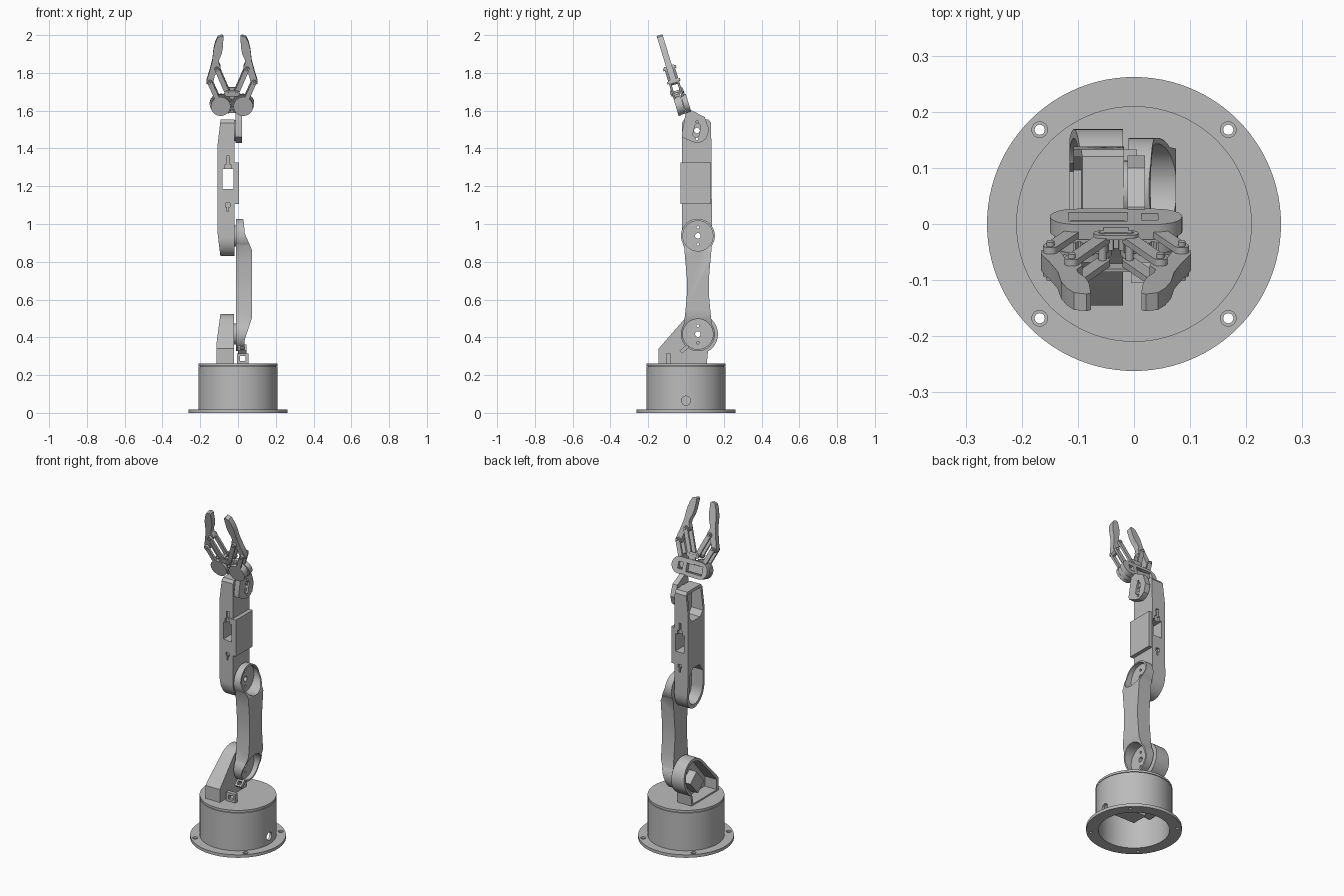
import bpy, bmesh, math
from mathutils import Matrix, Vector

if "Cube" in bpy.data.objects:
    bpy.data.objects.remove(bpy.data.objects["Cube"])

grey = bpy.data.materials.new("plain_grey")
grey.use_nodes = True
COLOUR = (0.5, 0.5, 0.5, 1)
grey.diffuse_color = COLOUR
grey.node_tree.nodes["Principled BSDF"].inputs["Base Color"].default_value = COLOUR


# ---------- helpers ----------
def frame(a, b, c, origin=(0, 0, 0)):
    m = Matrix((a, b, c)).transposed().to_4x4()
    m.translation = Vector(origin)
    return m


X, Y, Z = (1, 0, 0), (0, 1, 0), (0, 0, 1)
SIDE = frame(Y, Z, X)      # profile in y-z, depth along x
FRONT = frame(X, Z, Y)     # profile in x-z, depth along y
TOP = frame(X, Y, Z)       # profile in x-y, depth along z


def finish(name, bm):
    bmesh.ops.recalc_face_normals(bm, faces=bm.faces)
    me = bpy.data.meshes.new(name)
    bm.to_mesh(me)
    bm.free()
    me.materials.append(grey)
    ob = bpy.data.objects.new(name, me)
    bpy.context.collection.objects.link(ob)
    return ob


def prism(name, pts, lo, hi, m):
    bm = bmesh.new()
    rings = [[bm.verts.new(m @ Vector((a, b, c))) for a, b in pts] for c in (lo, hi)]
    n = len(pts)
    for r in rings:
        bm.faces.new(r)
    for i in range(n):
        j = (i + 1) % n
        bm.faces.new((rings[0][i], rings[0][j], rings[1][j], rings[1][i]))
    return finish(name, bm)


def lathe(name, pts, steps=96):
    bm = bmesh.new()
    vs = [bm.verts.new((r, 0, z)) for r, z in pts]
    es = [bm.edges.new((vs[i], vs[(i + 1) % len(vs)])) for i in range(len(vs))]
    bmesh.ops.spin(bm, geom=vs + es, cent=(0, 0, 0), axis=(0, 0, 1),
                   angle=math.tau, steps=steps)
    bmesh.ops.remove_doubles(bm, verts=bm.verts, dist=1e-5)
    return finish(name, bm)


def arc(cx, cy, r, a0, a1, n=24, ry=None):
    angs = [math.radians(a0 + (a1 - a0) * i / n) for i in range(n + 1)]
    return [(cx + r * math.cos(t), cy + (ry or r) * math.sin(t)) for t in angs]


def circle(cx, cy, r, n=32):
    return arc(cx, cy, r, 0, 360, n)[:-1]


def capsule(p, q, r):
    t = math.degrees(math.atan2(q[1] - p[1], q[0] - p[0]))
    return arc(*q, r, t - 90, t + 90, 12) + arc(*p, r, t + 90, t + 270, 12)


def rect(a0, a1, b0, b1):
    return [(a0, b0), (a1, b0), (a1, b1), (a0, b1)]


def cut(ob, *cutters, op='DIFFERENCE'):
    for c in cutters:
        mod = ob.modifiers.new("cut", 'BOOLEAN')
        mod.operation, mod.solver, mod.object = op, 'EXACT', c
    dg = bpy.context.evaluated_depsgraph_get()
    me = bpy.data.meshes.new_from_object(ob.evaluated_get(dg))
    ob.modifiers.clear()
    ob.data = me
    for c in cutters:
        bpy.data.objects.remove(c)
    return ob


def block(name, side, front):
    """Solid whose side and front outlines are both given."""
    return cut(prism(name, side, -0.3, 0.3, SIDE),
               prism("outline", front, -0.4, 0.4, FRONT), op='INTERSECT')


def screw_holes(y, z):
    return [prism("hole", circle(y, z + dz, r), -0.08, 0.1, SIDE)
            for dz, r in ((0, 0.015), (0.045, 0.007), (-0.045, 0.007))]


JY, SHOULDER, ELBOW, WRIST = 0.063, 0.417, 0.937, 1.495

# ---------- base ----------
base = lathe("base_housing", [(0.195, 0), (0.262, 0), (0.262, 0.018), (0.21, 0.018),
                              (0.21, 0.246), (0.195, 0.246)])
holes = [prism("hole", circle(sx * 0.168, sy * 0.168, r), lo, 0.05, TOP)
         for sx in (-1, 1) for sy in (-1, 1) for r, lo in ((0.009, -0.05), (0.014, 0.008))]
cut(base, *holes, prism("cable_hole", circle(0, 0.065, 0.024), 0.1, 0.3, SIDE))
lathe("turntable", [(0, 0.235), (0.2, 0.235), (0.2, 0.249), (0.21, 0.249),
                    (0.21, 0.262), (0, 0.262)])
prism("base_servo", rect(-0.05, 0.1, -0.06, 0.04), 0.09, 0.24, TOP)
prism("base_servo_shelf", rect(-0.17, 0.17, -0.07, 0.05), 0.16, 0.175, TOP)

# ---------- shoulder bracket, hollow towards -x ----------
def shoulder_outline(r, inset):
    return ([(0.11 - inset, 0.255 + inset)] + arc(JY, SHOULDER, r, -60, 139)
            + [(-0.145 + inset, 0.34 - inset / 2), (-0.145 + inset, 0.255 + inset)])


bracket = block("shoulder_bracket", shoulder_outline(0.106, 0),
                [(-0.115, 0.25), (-0.115, 0.36), (-0.092, 0.53), (-0.02, 0.53), (-0.02, 0.25)])
cut(bracket, prism("pocket", shoulder_outline(0.09, 0.016), -0.2, -0.035, SIDE),
    *screw_holes(JY, SHOULDER))
tilt = frame((0, 0.66, 0.75), (0, -0.75, 0.66), X, (0, JY, SHOULDER))
servo = prism("shoulder_servo", rect(-0.13, -0.02, -0.04, 0.04), -0.085, -0.03, tilt)

# ---------- cable clips ----------
clip = prism("turntable_clip", rect(-0.005, 0.055, 0.255, 0.315), -0.105, -0.082, FRONT)
cut(clip, prism("slot", rect(0.01, 0.04, 0.275, 0.3), -0.2, 0, FRONT))
lean = frame(X, (0, 0.75, 0.66), (0, -0.66, 0.75), (0.022, -0.012, 0.335))
clip = prism("arm_clip", rect(-0.022, 0.022, -0.02, 0.03), -0.01, 0.01, lean)
cut(clip, prism("slot", rect(-0.012, 0.012, -0.01, 0.012), -0.1, 0.1, lean))

# ---------- upper arm ----------
waist = [(0.066, 0.80), (0.058, 0.71), (0.058, 0.63), (0.065, 0.55)]
outline = (arc(JY, ELBOW, 0.09, -35, 215, 40) + [(JY - w, z) for w, z in waist]
           + arc(JY, SHOULDER, 0.09, 145, 395, 40) + [(JY + w, z) for w, z in waist[::-1]])
arm = block("upper_arm", outline,
            [(-0.01, 0.3), (0.03, 0.3), (0.036, 0.39), (0.075, 0.507), (0.075, 0.86),
             (0.036, 0.95), (0.03, 1.015), (0.02, 1.05), (-0.01, 1.05)])
for z in (SHOULDER, ELBOW):
    cut(arm, prism("pocket", circle(JY, z, 0.08, 48), 0.006, 0.2, SIDE), *screw_holes(JY, z))

# ---------- joint discs ----------
for name, z, y in (("shoulder", SHOULDER, JY), ("elbow", ELBOW, JY), ("wrist", WRIST, 0.058)):
    disc = prism(name + "_joint_disc", circle(y, z, 0.055), -0.024, -0.006, SIDE)
    cut(disc, *screw_holes(y, z))

# ---------- forearm ----------
side = ([(0.133, 1.535), (0.12, 1.552), (-0.01, 1.552), (-0.022, 1.535)]
        + arc(0.058, 0.93, 0.08, 180, 360, 24, 0.1))
forearm = block("forearm", side,
                [(-0.092, 0.82), (-0.108, 0.95), (-0.108, 1.42), (-0.09, 1.57),
                 (-0.018, 1.57), (-0.018, 0.82)])
lower = arc(0.058, 0.94, 0.064, 180, 360, 20, 0.085) + [(0.122, 1.04), (0.09, 1.085),
                                                      (0.026, 1.085), (-0.006, 1.04)]
upper = [(-0.006, 1.40), (0.02, 1.37), (0.096, 1.37), (0.119, 1.40), (0.119, 1.535), (-0.006, 1.535)]
cut(forearm, prism("pocket", lower, -0.2, -0.032, SIDE),
    prism("pocket", upper, -0.2, -0.032, SIDE),
    *screw_holes(JY, ELBOW), *screw_holes(0.058, WRIST))
sleeve = prism("forearm_sleeve", rect(-0.028, 0.133, 1.105, 1.325), -0.05, 0.005, SIDE)
window = rect(-0.083, -0.024, 1.185, 1.29)
for ob in (forearm, sleeve):
    cut(ob, prism("window", window, -0.2, 0.3, FRONT))
slots = (rect(-0.062, -0.046, 1.28, 1.36), rect(-0.07, -0.038, 1.28, 1.315),
         rect(-0.066, -0.042, 1.09, 1.112), rect(-0.058, -0.05, 1.065, 1.1))
for ob in (forearm, sleeve):
    cut(ob, *[prism("slot", s, lo, lo + 0.1, FRONT) for s in slots for lo in (-0.11, 0.12)])

# ---------- wrist bracket ----------
wrist = prism("wrist_bracket",
              [(0, 1.595), (0.03, 1.602), (0.1, 1.565), (0.122, 1.5), (0.108, 1.452),
               (0.085, 1.435), (0.063, 1.428), (0.03, 1.436), (-0.02, 1.46), (-0.022, 1.48)],
              -0.012, 0.02, SIDE)
cut(wrist, prism("slot", capsule((0.053, 1.475), (0.062, 1.515), 0.016), 0.01, 0.1, SIDE),
    *screw_holes(0.058, WRIST))

# ---------- gripper, leaning forward ----------
T = math.radians(17)
GRIP = frame(X, (0, -math.sin(T), math.cos(T)), (0, math.cos(T), math.sin(T)),
             (-0.032, -0.027, 1.63))

mount = prism("gripper_mount", capsule((-0.07, 0), (0.07, 0), 0.048), 0.014, 0.042, GRIP)
cut(mount, prism("window", rect(-0.085, 0.02, -0.026, 0.026), 0.0, 0.1, GRIP),
    prism("window", rect(0.045, 0.075, -0.02, 0.02), 0.0, 0.1, GRIP))
prism("gripper_servo", rect(-0.08, 0.015, -0.022, 0.022), 0.012, 0.028, GRIP)
for name, lo, hi in (("front_pivot_plate", -0.034, -0.028), ("back_pivot_plate", 0.026, 0.034)):
    prism(name, capsule((-0.024, 0.073), (0.024, 0.073), 0.016), lo, hi, GRIP)
prism("pivot_web", rect(-0.022, 0.022, 0.02, 0.078), 0.026, 0.036, GRIP)


def gear_outline(s):
    pts = []
    for i in range(96):
        t = math.tau * i / 96
        toothed = math.cos(t - math.radians(150)) > 0.2
        r = (0.063 if i % 4 < 2 else 0.053) if toothed else 0.05
        pts.append((s * (0.06 + r * math.cos(t)), r * math.sin(t)))
    return pts


finger = [(0.103, 0.116), (0.12, 0.113), (0.134, 0.122), (0.134, 0.14), (0.119, 0.19),
          (0.104, 0.25), (0.098, 0.31), (0.088, 0.35), (0.075, 0.378), (0.053, 0.387),
          (0.045, 0.38), (0.048, 0.32), (0.055, 0.285), (0.068, 0.255), (0.07, 0.235),
          (0.06, 0.214), (0.062, 0.197), (0.075, 0.186), (0.09, 0.17)]
for side_name, s in (("left", 1), ("right", -1)):
    gear, knuckle = (s * 0.06, 0), (s * 0.117, 0.131)
    inner, tip = (s * 0.024, 0.073), (s * 0.079, 0.204)
    prism(side_name + "_gear", gear_outline(s), -0.012, 0.012, GRIP)
    hub = prism(side_name + "_gear_hub", circle(*gear, 0.052, 40), -0.028, -0.012, GRIP)
    cut(hub, prism("hole", circle(*gear, 0.01, 16), -0.1, -0.02, GRIP))
    prism(side_name + "_finger", [(s * a, b) for a, b in finger], -0.016, 0.016, GRIP)
    for layer, lo, hi in (("front", -0.028, -0.016), ("back", 0.016, 0.028)):
        prism(f"{side_name}_{layer}_outer_link", capsule(gear, knuckle, 0.013), lo, hi, GRIP)
        prism(f"{side_name}_{layer}_inner_link", capsule(inner, tip, 0.013), lo, hi, GRIP)
    for p in (knuckle, tip, inner):
        prism(side_name + "_pivot_pin", circle(*p, 0.007, 16), -0.036, 0.036, GRIP)

# ---------- shading ----------
for ob in bpy.context.collection.objects:
    ob.select_set(ob.type == 'MESH')
bpy.context.view_layer.objects.active = base
bpy.ops.object.shade_smooth_by_angle(angle=math.radians(30))
